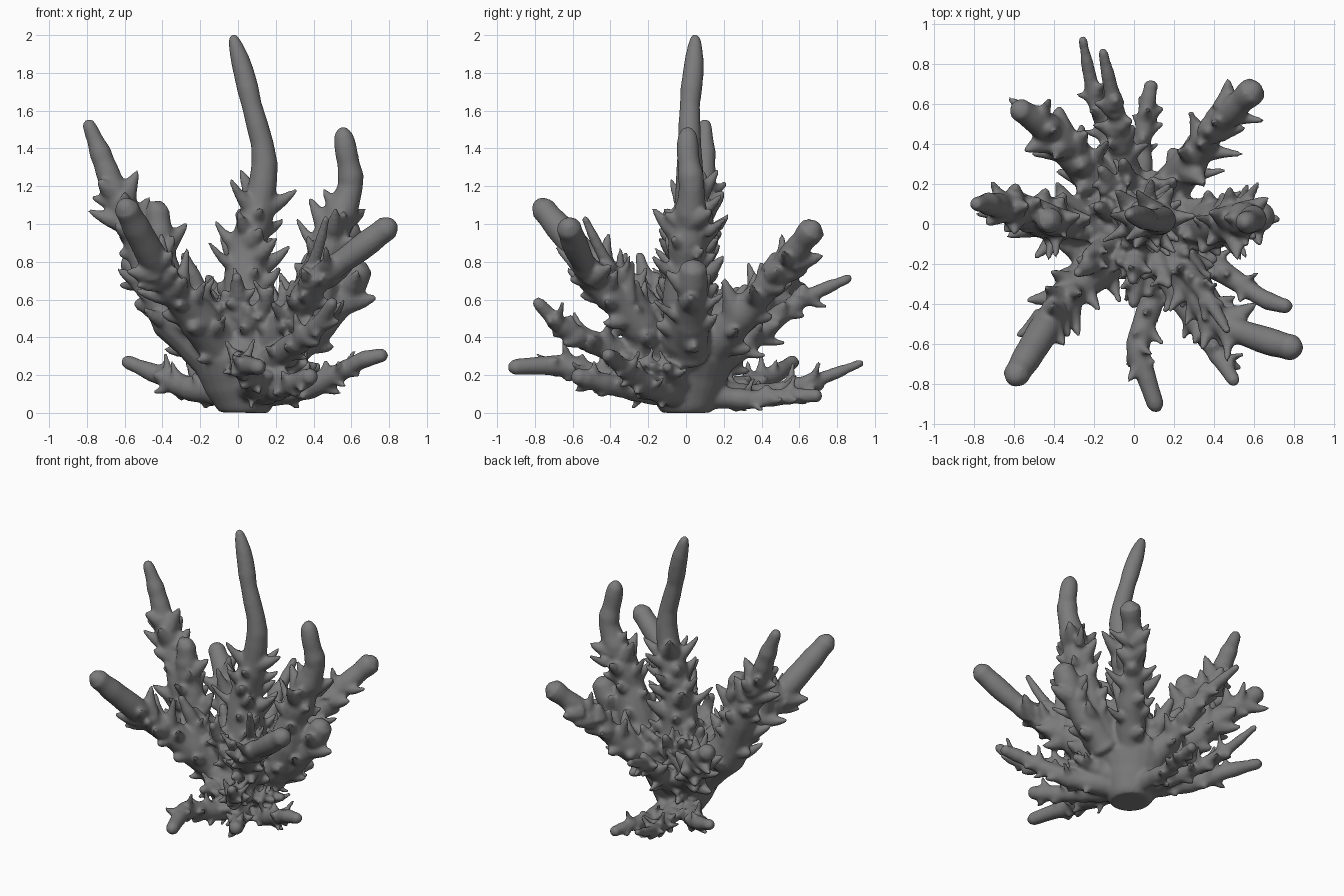
import bpy, bmesh, math, random
from mathutils import Vector

random.seed(11)
bm = bmesh.new()


def spline(pts, t):
    """Catmull-Rom point for t in 0..1; works on (x, y, z, radius) tuples."""
    n = len(pts) - 1
    f = min(t, 0.99999) * n
    i = int(f)
    u = f - i
    a, b, c, d = (pts[min(max(k, 0), n)] for k in (i - 1, i, i + 1, i + 2))
    return [0.5 * (2 * q + (r - p) * u + (2 * p - 5 * q + 4 * r - s) * u * u
                   + (3 * q - p - 3 * r + s) * u ** 3)
            for p, q, r, s in zip(a, b, c, d)]


def tube(pts, steps, sides, lump=0.0):
    """Closed tapering tube with a rounded end."""
    rings = []
    samples = [spline(pts, i / steps) for i in range(steps + 1)]
    cs = [Vector(s[:3]) for s in samples]
    rs = [max(s[3], 0.004) * (1 + random.uniform(-lump, lump)) for s in samples]
    end = (cs[-1] - cs[-2]).normalized()
    tip_c, tip_r = cs[-1] - end * rs[-1] * 0.9, rs[-1]
    cs[-1] = tip_c
    for a in (0.5, 0.95, 1.3):
        cs.append(tip_c + end * tip_r * math.sin(a))
        rs.append(tip_r * math.cos(a))
    for i, (c, r) in enumerate(zip(cs, rs)):
        d = end if i >= steps else (cs[i + 1] - cs[max(i - 1, 0)]).normalized()
        ref = Vector((0, 1, 0)) if abs(d.y) < 0.8 else Vector((1, 0, 0))
        u = d.cross(ref).normalized()
        v = d.cross(u)
        rings.append([bm.verts.new(c + r * (u * math.cos(k * math.tau / sides)
                      + v * math.sin(k * math.tau / sides))) for k in range(sides)])
    for p, q in zip(rings, rings[1:]):
        for k in range(sides):
            j = (k + 1) % sides
            bm.faces.new((p[k], p[j], q[j], q[k]))
    bm.faces.new(rings[0][::-1])
    bm.faces.new(rings[-1])


def branch(pts, spikes, start=0.25, stop=0.75, size=1.0):
    """Lumpy branch with hooked thorns of mixed size along its lower part."""
    tube(pts, 18, 14, 0.09)
    ang = random.uniform(0, 6)
    for i in range(spikes):
        t = start + (stop - start) * (i + random.random()) / spikes
        s, e = spline(pts, t), spline(pts, min(t + 0.03, 1))
        c, r = Vector(s[:3]), s[3]
        d = (Vector(e[:3]) - c).normalized()
        u = d.orthogonal().normalized()
        ang += 2.4 + random.uniform(-0.7, 0.7)
        out = u * math.cos(ang) + d.cross(u) * math.sin(ang)
        h = random.uniform(0.03, 0.12) * size
        w = random.uniform(0.04, 0.065) * size
        up = Vector((0, 0, 1))
        a = c + out * r * 0.5 - d * w * 0.4
        b = c + out * (r + h * 0.3) + d * h * 0.2
        tip = c + out * (r + h) + d * h * 0.6 + up * h * 0.3
        tube([(*a, w * 1.25), (*b, w * 0.65), (*tip, 0.013)], 5, 8)


# foot and cup-shaped body
tube([(0.03, 0, 0.0, 0.13), (0.03, 0, 0.07, 0.17), (0.02, 0, 0.2, 0.23),
      (0.02, 0, 0.33, 0.26), (0.03, 0, 0.45, 0.17)], 14, 24, 0.02)

# three tall upright stems: centre, left, right
branch([(0.04, 0, 0.3, 0.17), (0.05, 0.01, 0.6, 0.13), (0.05, 0.02, 0.85, 0.11),
        (0.11, 0.02, 1.1, 0.088), (0.14, 0.02, 1.35, 0.072), (0.075, 0.02, 1.62, 0.055),
        (0.026, 0.04, 1.82, 0.055), (-0.03, 0.05, 2.0, 0.03)], 28, 0.06, 0.47)
branch([(-0.06, 0, 0.24, 0.12), (-0.33, 0.01, 0.5, 0.13), (-0.47, 0.04, 0.8, 0.1),
        (-0.6, 0.07, 1.06, 0.075), (-0.67, 0.09, 1.22, 0.062), (-0.73, 0.1, 1.38, 0.055),
        (-0.8, 0.1, 1.55, 0.036)], 22, 0.12, 0.66)
branch([(0.12, 0, 0.24, 0.12), (0.36, 0, 0.5, 0.125), (0.45, 0, 0.8, 0.1),
        (0.52, 0.02, 1.0, 0.09), (0.595, 0.03, 1.2, 0.068), (0.575, 0.01, 1.37, 0.06),
        (0.55, 0.01, 1.51, 0.044)], 22, 0.12, 0.58)

# side stubs beside the tall stems
branch([(-0.33, 0.01, 0.5, 0.1), (-0.4, 0.01, 0.8, 0.085), (-0.43, 0.02, 1.12, 0.055)], 8, 0.2, 0.8)
branch([(0.25, 0.02, 0.3, 0.1), (0.53, 0.03, 0.58, 0.085), (0.66, 0.04, 0.8, 0.07)], 9, 0.2, 0.75)

# thick diagonal stems
branch([(-0.04, -0.07, 0.27, 0.12), (-0.23, -0.26, 0.52, 0.1), (-0.38, -0.42, 0.7, 0.075),
        (-0.5, -0.61, 0.91, 0.075), (-0.61, -0.79, 1.12, 0.064)], 20, 0.1, 0.66)
branch([(0.1, -0.05, 0.24, 0.12), (0.29, -0.28, 0.5, 0.09), (0.42, -0.48, 0.7, 0.07),
        (0.62, -0.57, 0.85, 0.068), (0.83, -0.63, 1.01, 0.062)], 18, 0.1, 0.62)
branch([(0.08, 0.06, 0.27, 0.12), (0.26, 0.28, 0.5, 0.095), (0.39, 0.46, 0.71, 0.07),
        (0.5, 0.58, 0.86, 0.068), (0.62, 0.69, 1.0, 0.066)], 18, 0.1, 0.75)
branch([(-0.03, 0.06, 0.24, 0.12), (-0.25, 0.29, 0.45, 0.095), (-0.41, 0.46, 0.63, 0.08),
        (-0.6, 0.59, 0.82, 0.055)], 20, 0.1, 0.85)

# medium stems leaning forward and back
branch([(0.08, -0.08, 0.18, 0.1), (0.25, -0.38, 0.33, 0.07), (0.4, -0.62, 0.43, 0.052),
        (0.51, -0.8, 0.6, 0.03)], 14, 0.15, 0.85, 0.7)
branch([(0.0, 0.1, 0.24, 0.11), (-0.06, 0.35, 0.4, 0.07), (-0.1, 0.6, 0.59, 0.045),
        (-0.16, 0.88, 0.72, 0.024)], 16, 0.1, 0.75, 0.75)
branch([(0.12, -0.1, 0.3, 0.09), (0.28, -0.25, 0.58, 0.05), (0.4, -0.42, 0.8, 0.036),
        (0.47, -0.54, 1.04, 0.02)], 7, 0.2, 0.7, 0.65)
branch([(-0.08, -0.08, 0.3, 0.09), (-0.18, -0.18, 0.58, 0.06), (-0.29, -0.25, 0.85, 0.022)],
       8, 0.2, 0.7, 0.65)

# low creeping arms around the foot
branch([(0.05, -0.05, 0.14, 0.1), (0.09, -0.35, 0.16, 0.07), (0.02, -0.6, 0.24, 0.058),
        (0.06, -0.76, 0.25, 0.048), (0.12, -0.94, 0.24, 0.04)], 13, 0.15, 0.7, 0.65)
branch([(0.1, -0.03, 0.11, 0.09), (0.35, -0.18, 0.13, 0.065), (0.55, -0.31, 0.22, 0.05),
        (0.66, -0.38, 0.28, 0.046), (0.79, -0.42, 0.31, 0.036)], 11, 0.15, 0.6, 0.6)
branch([(0.08, -0.05, 0.11, 0.09), (0.25, -0.35, 0.14, 0.06), (0.4, -0.6, 0.2, 0.045)],
       10, 0.2, 0.85, 0.65)
branch([(0.0, 0.05, 0.11, 0.09), (-0.25, 0.28, 0.13, 0.065), (-0.42, 0.46, 0.2, 0.05),
        (-0.61, 0.58, 0.28, 0.036)], 11, 0.2, 0.7, 0.6)
branch([(0.0, 0.05, 0.11, 0.09), (-0.1, 0.35, 0.1, 0.055), (-0.2, 0.65, 0.16, 0.04),
        (-0.26, 0.94, 0.27, 0.022)], 15, 0.2, 0.75, 0.65)
branch([(0.04, 0.05, 0.1, 0.08), (0.04, 0.35, 0.07, 0.05), (0.06, 0.55, 0.09, 0.042),
        (0.09, 0.72, 0.09, 0.036)], 10, 0.2, 0.8, 0.6)


def sprig(a, r0, r1, z0, z1, n):
    """Small thorny shoot leaning out of the body at angle a."""
    x, y = math.cos(a), math.sin(a)
    rm, zm = (r0 + r1) / 2, (z0 + z1) / 2
    branch([(r0 * x + 0.03, r0 * y, z0, 0.075), (rm * x + 0.03, rm * y, zm, 0.05),
            (r1 * x + 0.03, r1 * y, z1, 0.022)], n, 0.3, 0.8, 0.6)


# thorny shoots in the crown, and a second cluster low on the front right
for k in range(16):
    z = 0.32 + 0.01 * k
    sprig(k * 2.4, 0.13, random.uniform(0.22, 0.36), z, z + random.uniform(0.15, 0.33), 3)
for k in range(8):
    z = random.uniform(0.12, 0.28)
    sprig(-0.25 - k * 0.2, 0.15, random.uniform(0.36, 0.46), z, z + random.uniform(0.03, 0.15), 4)

bmesh.ops.recalc_face_normals(bm, faces=bm.faces)
for v in bm.verts:
    v.co.z = max(v.co.z, 0.0)
mesh = bpy.data.meshes.new("coral")
bm.to_mesh(mesh)
bm.free()
coral = bpy.data.objects.new("coral", mesh)
bpy.context.collection.objects.link(coral)
grey = bpy.data.materials.new("dark_grey")
grey.diffuse_color = (0.2, 0.2, 0.2, 1)
mesh.materials.append(grey)

# fuse everything into one smooth skin
rem = coral.modifiers.new("fuse", 'REMESH')
rem.mode = 'VOXEL'
rem.voxel_size = 0.013
rem.use_smooth_shade = True
smo = coral.modifiers.new("soften", 'SMOOTH')
smo.factor = 0.5
smo.iterations = 5
